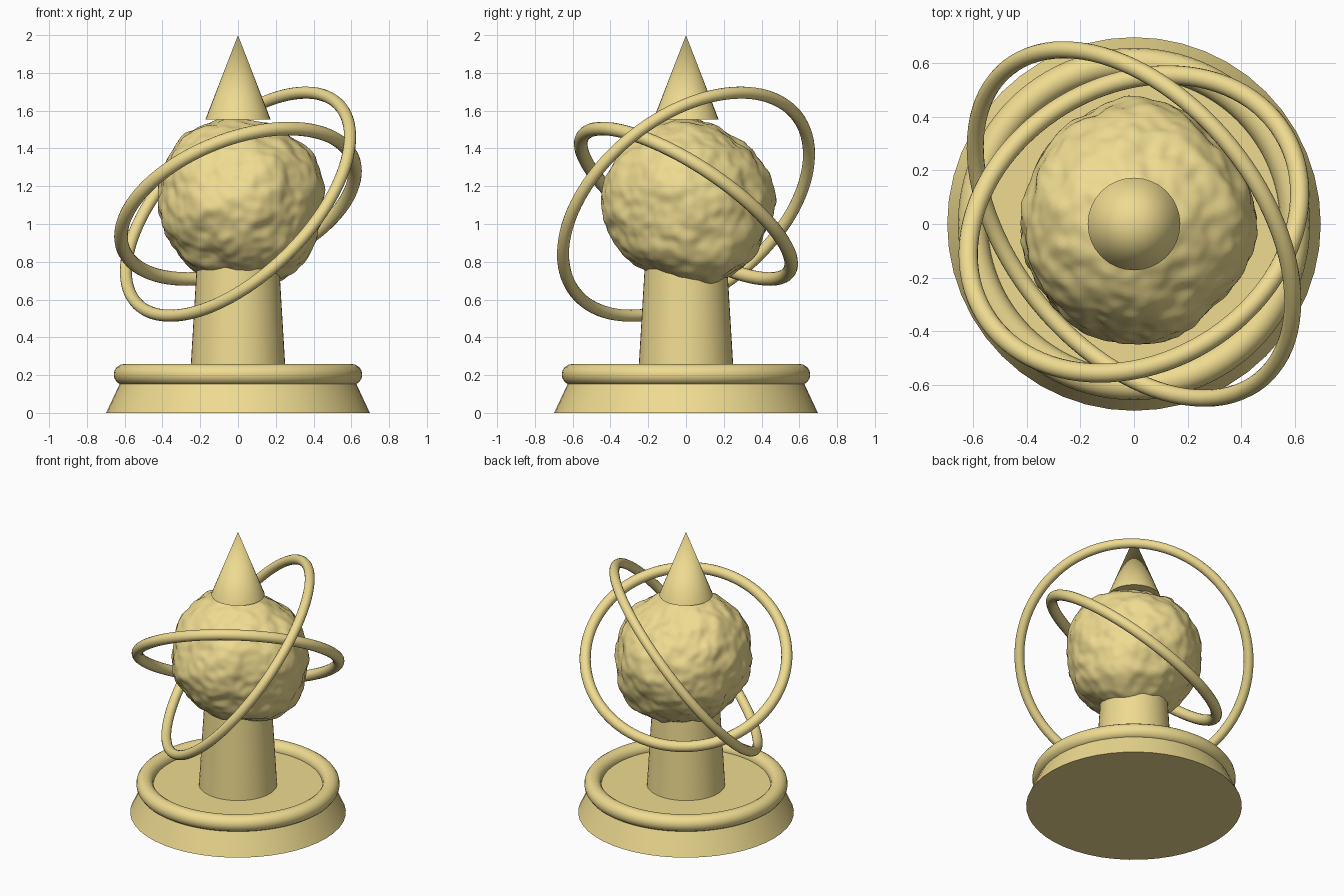
import bpy
import math
from mathutils import Vector, noise

if "Cube" in bpy.data.objects:
    bpy.data.objects.remove(bpy.data.objects["Cube"])

mat = bpy.data.materials.new("sandstone")
mat.diffuse_color = (0.86, 0.71, 0.28, 1)
mat.use_nodes = True
mat.node_tree.nodes["Principled BSDF"].inputs["Base Color"].default_value = mat.diffuse_color


def finish(name, angle=40):
    ob = bpy.context.object
    ob.name = name
    ob.data.materials.append(mat)
    bpy.ops.object.shade_smooth_by_angle(angle=math.radians(angle))
    return ob


def cone(name, r1, r2, z0, z1, sides):
    bpy.ops.mesh.primitive_cone_add(vertices=sides, radius1=r1, radius2=r2,
                                    depth=z1 - z0, location=(0, 0, (z0 + z1) / 2))
    return finish(name)


def ring(name, major, minor, z, normal=(0, 0, 1)):
    rot = Vector(normal).to_track_quat('Z', 'Y').to_euler()
    bpy.ops.mesh.primitive_torus_add(major_radius=major, minor_radius=minor,
                                     major_segments=96, minor_segments=16,
                                     location=(0, 0, z), rotation=rot)
    return finish(name, 60)


# Plinth, its rim and the tapered column
cone("base", 0.698, 0.605, 0, 0.2, 48)
ring("base_rim", 0.602, 0.056, 0.203)
cone("column", 0.253, 0.205, 0.2, 1.0, 48)

# Rough boulder: icosphere pushed in and out by broad lobes and noise
bpy.ops.mesh.primitive_ico_sphere_add(subdivisions=6, radius=1, location=(0, 0, 1.12))
lobes = [((0.3, 0.25, -0.39), 0.06), ((0, 1, 0), 0.04), ((1, 0, 0.15), 0.02),
         ((-1, 0, 0), -0.015), ((-0.2, 0, 0.4), 0.015), ((0.3, 0, 0.36), 0.025),
         ((-0.25, -0.3, -0.4), -0.01), ((0.15, -0.4, -0.1), 0.012)]
lobes = [(Vector(d).normalized(), a) for d, a in lobes]
for v in bpy.context.object.data.vertices:
    n = v.co.normalized()
    r = 0.432
    for d, a in lobes:
        r += a * max(0, n.dot(d)) ** 6
    p = n * 2.2 + Vector((4.1, 7.3, 2.6))
    r += 0.022 * noise.noise(p) + 0.016 * noise.noise(p * 1.9) + 0.008 * noise.noise(p * 3.9)
    v.co = n * r
finish("boulder", 80)

# Pointed finial
cone("spire", 0.173, 0, 1.553, 2.0, 32)

# Two tilted orbit rings
ring("inner_orbit", 0.653, 0.036, 1.107, (-0.315, 0.52, 0.79))
ring("outer_orbit", 0.75, 0.032, 1.105, (-0.61, -0.495, 0.615))
